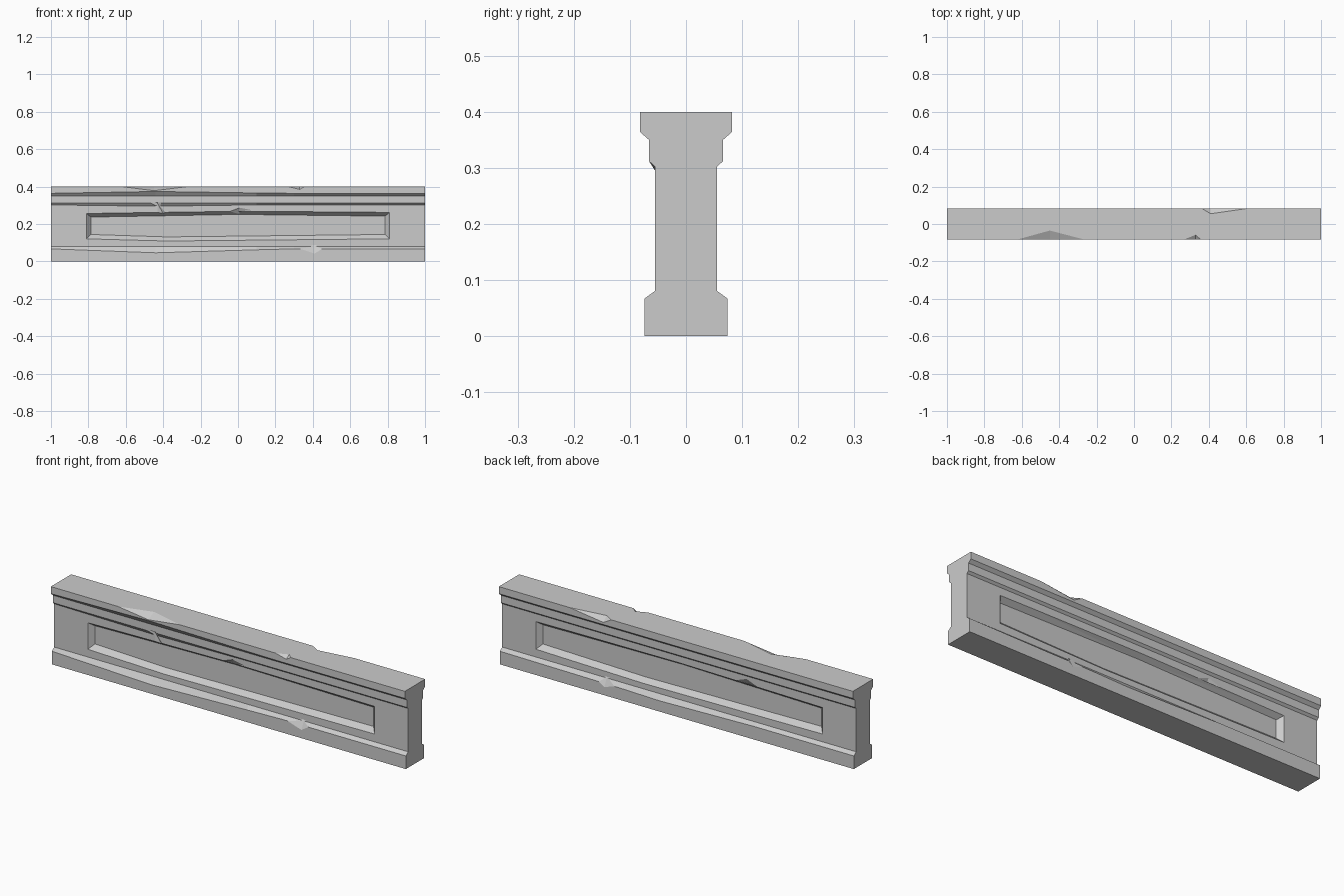
import bpy, bmesh
from mathutils import Vector

if "Cube" in bpy.data.objects:
    bpy.data.objects.remove(bpy.data.objects["Cube"])

HALF = [(0.074, 0.0), (0.074, 0.067), (0.055, 0.081), (0.055, 0.302), (0.066, 0.312),
        (0.066, 0.350), (0.082, 0.364), (0.082, 0.40)]


def section(bm, x, low, lip, crown, back_low):
    # one cross-section ring; worn edges shift slightly along the length
    pts = []
    for side in (-1, 1):
        half = [list(p) for p in HALF]
        if side < 0:
            half[1][1] = low
            half[3][1] = lip
            half[6][1] = crown
        else:
            half[1][1] = back_low
        half = half if side < 0 else half[::-1]
        pts += [(side * y, z) for y, z in half]
    return [bm.verts.new((x, y, z)) for y, z in pts]


# moulded wall body, lofted through a few sections
bm = bmesh.new()
rings = [section(bm, *s) for s in (
    (-1.0, 0.067, 0.302, 0.364, 0.067),
    (-0.44, 0.046, 0.295, 0.374, 0.067),
    (0.1, 0.062, 0.302, 0.366, 0.055),
    (0.3, 0.067, 0.302, 0.364, 0.060),
    (1.0, 0.067, 0.302, 0.364, 0.067))]
n = len(rings[0])
for a, b in zip(rings, rings[1:]):
    for i in range(n):
        j = (i + 1) % n
        bm.faces.new((a[i], a[j], b[j], b[i]))
bm.faces.new(rings[0])
bm.faces.new(rings[-1])
bmesh.ops.recalc_face_normals(bm, faces=bm.faces)
me = bpy.data.meshes.new("stone_wall")
bm.to_mesh(me)
bm.free()
wall = bpy.data.objects.new("stone_wall", me)
bpy.context.collection.objects.link(wall)


def carve(points):
    # subtract the convex hull of the points from the wall
    cb = bmesh.new()
    for p in points:
        cb.verts.new(p)
    res = bmesh.ops.convex_hull(cb, input=cb.verts)
    loose = [v for v in cb.verts if not v.link_faces]
    bmesh.ops.delete(cb, geom=loose, context='VERTS')
    bmesh.ops.recalc_face_normals(cb, faces=cb.faces)
    cm = bpy.data.meshes.new("cutter")
    cb.to_mesh(cm)
    cb.free()
    cutter = bpy.data.objects.new("cutter", cm)
    cutter.hide_render = True
    bpy.context.collection.objects.link(cutter)
    mod = wall.modifiers.new("carve", 'BOOLEAN')
    mod.operation = 'DIFFERENCE'
    mod.solver = 'EXACT'
    mod.object = cutter
    bpy.context.view_layer.objects.active = wall
    bpy.ops.object.modifier_apply(modifier=mod.name)
    bpy.data.objects.remove(cutter)


def chip(a, b, c, d):
    # V-shaped notch from a to b with its valley along c-d
    a, b, c, d = map(Vector, (a, b, c, d))
    m = (c + d) / 2
    carve([a + (a - m) * 0.15, b + (b - m) * 0.15,
           c + (c - d) * 0.15, d + (d - c) * 0.15])


# recessed panels with sloped borders, front and back
for side, bulge in ((-1, -0.38), (1, 0.2)):
    rim = [(-0.81, 0.121), (bulge, 0.109), (0.81, 0.121),
           (0.81, 0.262), (0.0, 0.268), (-0.81, 0.256)]
    floor = [(-0.787, 0.144), (bulge, 0.131), (0.787, 0.144),
             (0.787, 0.242), (0.0, 0.251), (-0.787, 0.237)]
    out = []
    for (rx, rz), (fx, fz) in zip(rim, floor):
        r, f = Vector((rx, side * 0.055, rz)), Vector((fx, side * 0.03, fz))
        out += [f, r + (r - f) * 0.3]
    carve(out)

# chips in the top edge
chip((-0.62, -0.082, 0.4), (-0.27, -0.082, 0.4), (-0.45, -0.035, 0.4), (-0.45, -0.082, 0.378))
chip((0.27, -0.082, 0.4), (0.355, -0.082, 0.4), (0.33, -0.058, 0.4), (0.33, -0.082, 0.385))
chip((0.365, 0.082, 0.4), (0.60, 0.082, 0.4), (0.41, 0.055, 0.4), (0.41, 0.082, 0.375))

# chips in the base ledge
for s in (-1, 1):
    chip((0.31, s * 0.075, 0.072), (0.46, s * 0.075, 0.072),
         (0.41, s * 0.052, 0.085), (0.41, s * 0.074, 0.042))

# crack through the front moulding, and chips above the panels
chip((-0.47, -0.067, 0.285), (-0.385, -0.067, 0.285), (-0.45, -0.060, 0.345), (-0.40, -0.046, 0.256))
chip((-0.05, -0.055, 0.265), (0.07, -0.055, 0.275), (0.01, -0.055, 0.287), (0.0, -0.038, 0.258))
chip((-0.44, 0.055, 0.265), (-0.32, 0.055, 0.265), (-0.38, 0.055, 0.287), (-0.38, 0.038, 0.258))
